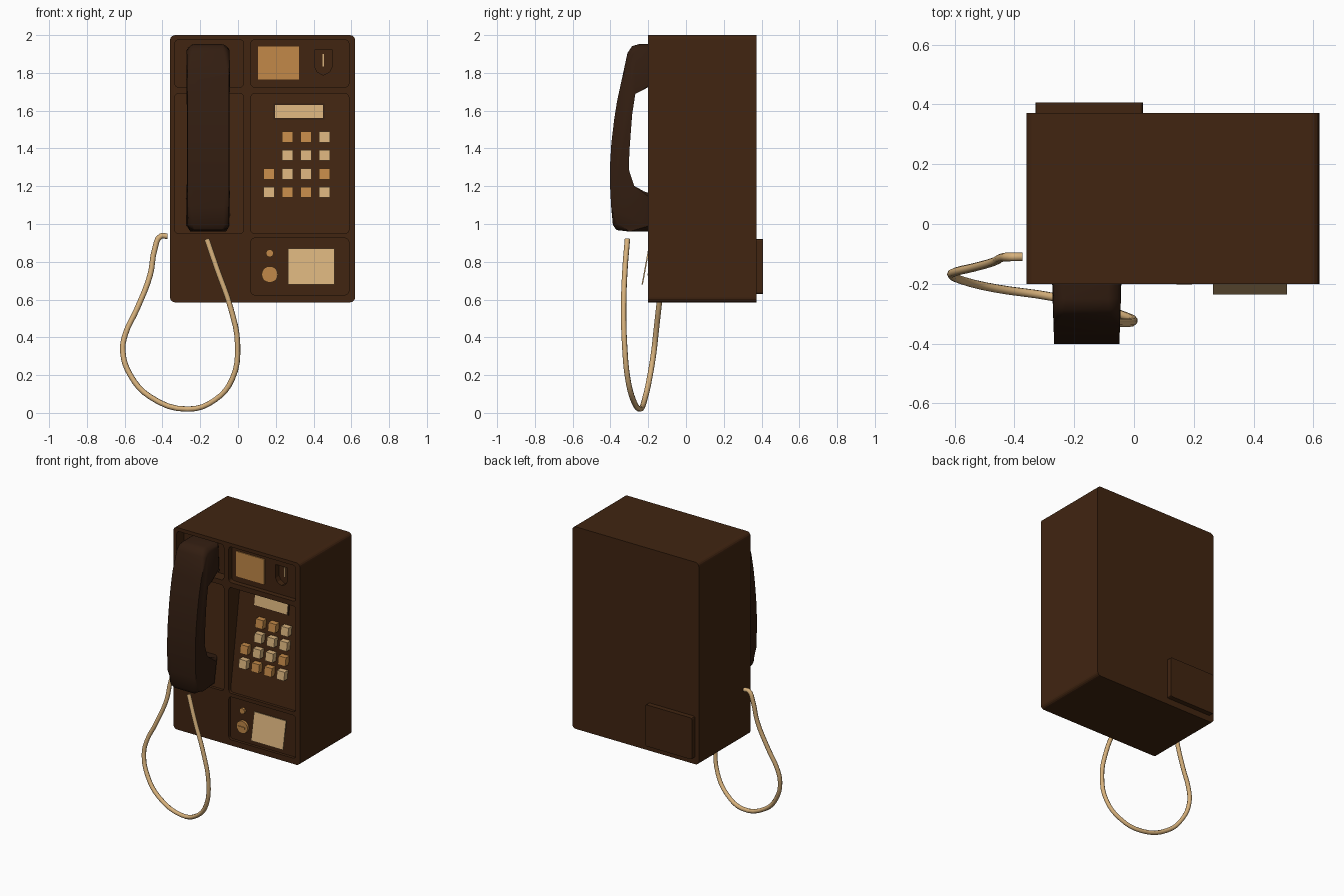
import bpy, bmesh, math
from mathutils import Vector

if "Cube" in bpy.data.objects:
    bpy.data.objects.remove(bpy.data.objects["Cube"])


def material(name, rgb):
    m = bpy.data.materials.new(name)
    m.diffuse_color = (*rgb, 1)
    m.use_nodes = True
    m.node_tree.nodes["Principled BSDF"].inputs["Base Color"].default_value = m.diffuse_color
    return m


BROWN = material("dark_brown", (0.052, 0.018, 0.0055))
DEEP = material("deep_brown", (0.032, 0.0125, 0.0055))
TAN = material("tan", (0.68, 0.44, 0.20))
ORANGE = material("amber", (0.54, 0.25, 0.065))


def link(name, bm, mat):
    bmesh.ops.recalc_face_normals(bm, faces=bm.faces[:])
    me = bpy.data.meshes.new(name)
    bm.to_mesh(me)
    bm.free()
    ob = bpy.data.objects.new(name, me)
    bpy.context.collection.objects.link(ob)
    if mat:
        me.materials.append(mat)
    return ob


def select(ob):
    bpy.ops.object.select_all(action='DESELECT')
    ob.select_set(True)
    bpy.context.view_layer.objects.active = ob


def rounded(x0, x1, z0, z1, r, n=4):
    """Rounded rectangle outline in x and z."""
    if r == 0:
        return [(x0, z0), (x1, z0), (x1, z1), (x0, z1)]
    pts = []
    for cx, cz, a in ((x1 - r, z1 - r, 0), (x0 + r, z1 - r, 90),
                      (x0 + r, z0 + r, 180), (x1 - r, z0 + r, 270)):
        for i in range(n + 1):
            t = math.radians(a + 90 * i / n)
            pts.append((cx + r * math.cos(t), cz + r * math.sin(t)))
    return pts


def circle(cx, cz, r, n):
    return [(cx + r * math.cos(2 * math.pi * i / n),
             cz + r * math.sin(2 * math.pi * i / n)) for i in range(n)]


def prism(name, outline, front, back, mat):
    """Extrude an x/z outline in y; front and back may depend on z."""
    f = front if callable(front) else lambda z: front
    b = back if callable(back) else lambda z: back
    bm = bmesh.new()
    va = [bm.verts.new((x, f(z), z)) for x, z in outline]
    vb = [bm.verts.new((x, b(z), z)) for x, z in outline]
    bm.faces.new(va)
    bm.faces.new(vb[::-1])
    n = len(outline)
    for i in range(n):
        j = (i + 1) % n
        bm.faces.new((va[i], vb[i], vb[j], va[j]))
    return link(name, bm, mat)


def slope(z):
    """Sloped recess floor: deep at the top, shallow at the bottom."""
    return -0.2 + 0.02 + 0.11 * (z - 0.95) / 0.74


# housing with recessed front panels
body = prism("housing", rounded(-0.36, 0.62, 0.585, 2.0, 0.027), -0.2, 0.372, BROWN)
shield = [(0.407, 1.925), (0.407, 1.83), (0.42, 1.805), (0.452, 1.788),
          (0.484, 1.805), (0.497, 1.83), (0.497, 1.925)]
cuts = [
    (rounded(-0.335, 0.03, 1.725, 1.975, 0.02), -0.12),
    (rounded(0.068, 0.587, 1.725, 1.975, 0.02), -0.165),
    (rounded(-0.335, 0.03, 0.95, 1.69, 0.02), slope),
    (rounded(0.068, 0.587, 0.95, 1.69, 0.02), slope),
    (rounded(0.068, 0.587, 0.625, 0.925, 0.02), -0.18),
    (shield, -0.125),
]
for outline, floor in cuts:
    cutter = prism("cutter", outline, -0.3, floor, None)
    cutter.hide_render = True
    mod = body.modifiers.new("recess", 'BOOLEAN')
    mod.operation = 'DIFFERENCE'
    mod.solver = 'EXACT'
    mod.object = cutter
    select(body)
    bpy.ops.object.modifier_apply(modifier=mod.name)
    bpy.data.objects.remove(cutter)

# rear mounting plate
prism("rear_plate", rounded(-0.33, 0.03, 0.63, 0.92, 0.01, 2), 0.365, 0.407, BROWN)

# instruction card and coin slot
prism("instruction_card", rounded(0.106, 0.323, 1.765, 1.94, 0), -0.172, -0.16, ORANGE)
prism("coin_slot", rounded(0.448, 0.456, 1.835, 1.9, 0), -0.131, -0.12, TAN)

# display and its frame
prism("display_frame", rounded(0.188, 0.457, 1.553, 1.637, 0),
      lambda z: slope(z) - 0.006, lambda z: slope(z) + 0.01, DEEP)
prism("display", rounded(0.195, 0.45, 1.56, 1.63, 0),
      lambda z: slope(z) - 0.011, lambda z: slope(z) + 0.01, TAN)

# keypad: o = amber, t = tan
for row, (z, keys) in enumerate(zip((1.46, 1.364, 1.264, 1.168),
                                    (" oot", " ttt", "otto", "toot"))):
    for col, k in enumerate(keys):
        if k == " ":
            continue
        x = 0.165 + 0.098 * col
        prism(f"key_{row}_{col}", rounded(x - 0.029, x + 0.029, z - 0.029, z + 0.029, 0),
              lambda z: slope(z) - 0.038, lambda z: slope(z) + 0.005,
              ORANGE if k == "o" else TAN)

# lock, small knob and tilted coin return flap
prism("lock_dial", circle(0.168, 0.733, 0.043, 20), -0.197, -0.175, ORANGE)
prism("lock_slot", rounded(0.142, 0.194, 0.728, 0.738, 0), -0.203, -0.19, ORANGE)
prism("small_knob", circle(0.168, 0.845, 0.021, 8), -0.197, -0.175, ORANGE)


def tilt(z):
    return -0.2 - 0.035 * (0.87 - z) / 0.19


prism("return_flap", rounded(0.265, 0.512, 0.68, 0.87, 0), tilt,
      lambda z: tilt(z) + 0.007, TAN)

# handset: side profile (y, z) extruded across x with rounded rims
profile = [(-0.125, 1.952), (-0.25, 1.952), (-0.285, 1.942), (-0.31, 1.905),
           (-0.34, 1.765), (-0.365, 1.65), (-0.38, 1.555), (-0.395, 1.43),
           (-0.402, 1.315), (-0.402, 1.2), (-0.396, 1.09), (-0.387, 0.995),
           (-0.368, 0.968), (-0.3, 0.96), (-0.17, 0.96),
           (-0.15, 1.16), (-0.28, 1.172), (-0.305, 1.18), (-0.303, 1.29),
           (-0.299, 1.395), (-0.285, 1.58), (-0.268, 1.69), (-0.255, 1.737),
           (-0.125, 1.737)]
W, CX = 0.116, -0.158
bm = bmesh.new()
left = [bm.verts.new((-W, y, z)) for y, z in profile]
right = [bm.verts.new((W, y, z)) for y, z in profile]
caps = [bm.faces.new(left), bm.faces.new(right[::-1])]
for i in range(len(profile)):
    j = (i + 1) % len(profile)
    bm.faces.new((left[i], right[i], right[j], left[j]))
rims = list({e for f in caps for e in f.edges})
bmesh.ops.bevel(bm, geom=rims, offset=0.03, segments=4, profile=0.5, affect='EDGES')
for v in bm.verts:
    end = min(1.952 - v.co.z, v.co.z - 0.96)
    taper = 1 - 0.16 * max(0, 1 - max(end, 0) / 0.035)
    taper *= 1 - 0.06 * max(0, min(1, (-v.co.y - 0.2) / 0.2))
    v.co.x = CX + v.co.x * taper
handset = link("handset", bm, DEEP)
select(handset)
bpy.ops.object.shade_smooth_by_angle(angle=math.radians(40))

# cord hanging from the housing side to the handset
path = [(-0.373, -0.11, 0.935), (-0.41, -0.11, 0.935), (-0.44, -0.112, 0.87),
        (-0.465, -0.125, 0.73), (-0.535, -0.145, 0.55), (-0.597, -0.16, 0.415),
        (-0.61, -0.17, 0.325), (-0.57, -0.19, 0.2), (-0.465, -0.215, 0.085),
        (-0.265, -0.245, 0.02), (-0.12, -0.28, 0.07), (-0.03, -0.308, 0.18),
        (-0.002, -0.325, 0.36), (-0.04, -0.33, 0.56), (-0.11, -0.323, 0.76),
        (-0.165, -0.31, 0.92)]
curve = bpy.data.curves.new("cord", 'CURVE')
curve.dimensions = '3D'
curve.bevel_depth = 0.0145
curve.bevel_resolution = 2
curve.resolution_u = 4
curve.use_fill_caps = True
spline = curve.splines.new('BEZIER')
spline.bezier_points.add(len(path) - 1)
for p, co in zip(spline.bezier_points, path):
    p.co = Vector(co)
    p.handle_left_type = p.handle_right_type = 'AUTO'
curve.materials.append(TAN)
cord = bpy.data.objects.new("cord", curve)
bpy.context.collection.objects.link(cord)
select(cord)
bpy.ops.object.convert(target='MESH')
bpy.ops.object.shade_smooth_by_angle(angle=math.radians(50))
